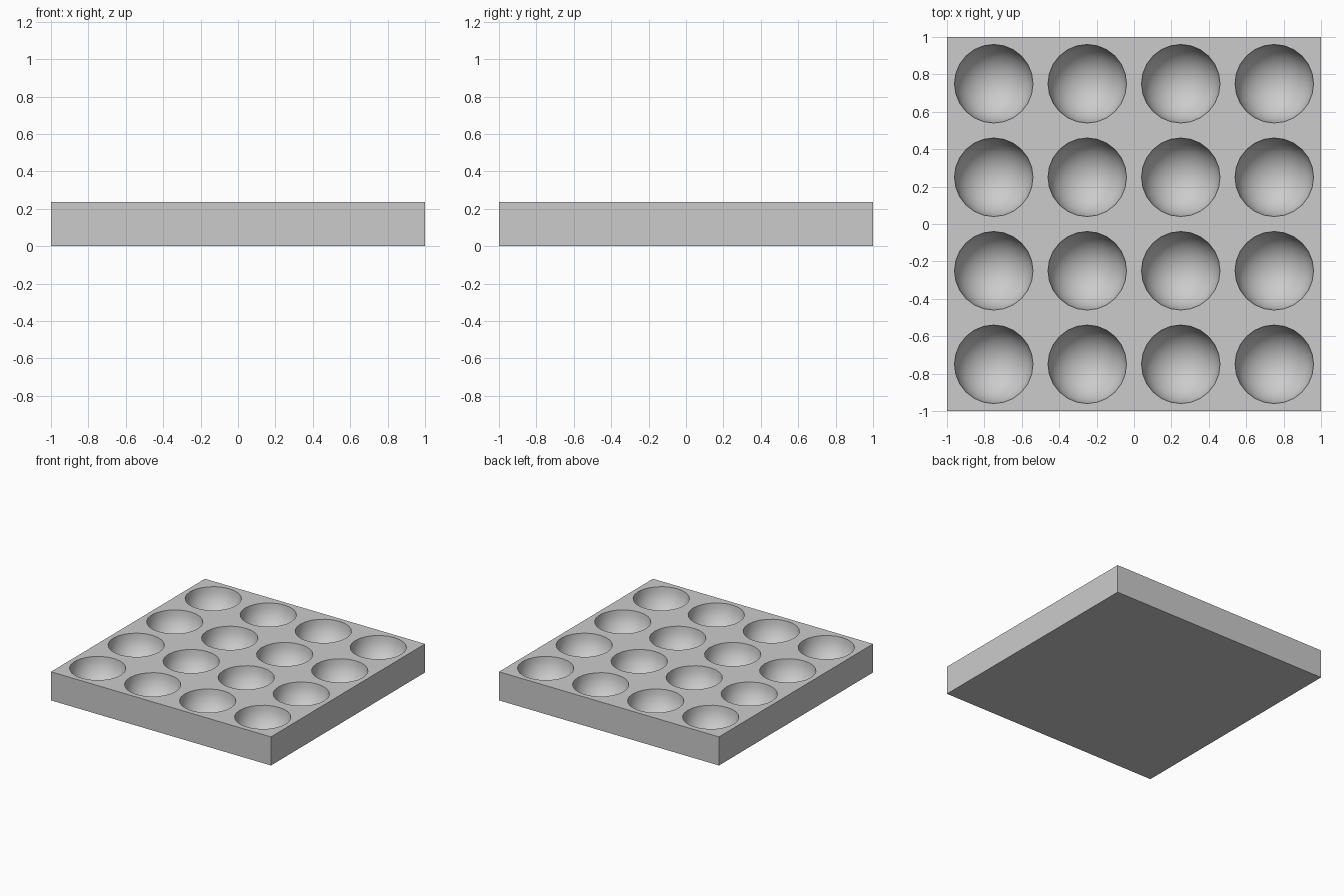
import bpy
import bmesh
import math
from mathutils import Matrix

cube = bpy.data.objects.get("Cube")
if cube:
    bpy.data.objects.remove(cube, do_unlink=True)

HEIGHT = 0.235
RADIUS = 0.21
PITCH = 0.5

grey = bpy.data.materials.new("light_grey")
grey.use_nodes = True
grey.diffuse_color = (0.6, 0.6, 0.6, 1)
grey.node_tree.nodes["Principled BSDF"].inputs["Base Color"].default_value = (0.6, 0.6, 0.6, 1)


def make_object(name, bm):
    mesh = bpy.data.meshes.new(name)
    bm.to_mesh(mesh)
    bm.free()
    mesh.materials.append(grey)
    obj = bpy.data.objects.new(name, mesh)
    bpy.context.collection.objects.link(obj)
    return obj


# Square slab
bm = bmesh.new()
bmesh.ops.create_cube(bm, size=1, matrix=Matrix.Translation((0, 0, HEIGHT / 2)) @ Matrix.Diagonal((2, 2, HEIGHT, 1)))
tray = make_object("tray", bm)

# Four by four balls that hollow out the round cups
bm = bmesh.new()
for row in range(4):
    for column in range(4):
        centre = ((column - 1.5) * PITCH, (row - 1.5) * PITCH, HEIGHT)
        bmesh.ops.create_uvsphere(bm, u_segments=24, v_segments=16, radius=RADIUS, matrix=Matrix.Translation(centre))
cutter = make_object("cup_cutter", bm)
cutter.hide_render = True

cut = tray.modifiers.new("cups", "BOOLEAN")
cut.operation = "DIFFERENCE"
cut.solver = "EXACT"
cut.object = cutter

# Apply the cut, then smooth the cups while keeping the rims sharp
bpy.ops.object.select_all(action="DESELECT")
tray.select_set(True)
bpy.context.view_layer.objects.active = tray
bpy.ops.object.modifier_apply(modifier=cut.name)
bpy.data.objects.remove(cutter, do_unlink=True)
bpy.ops.object.shade_smooth_by_angle(angle=math.radians(35))
